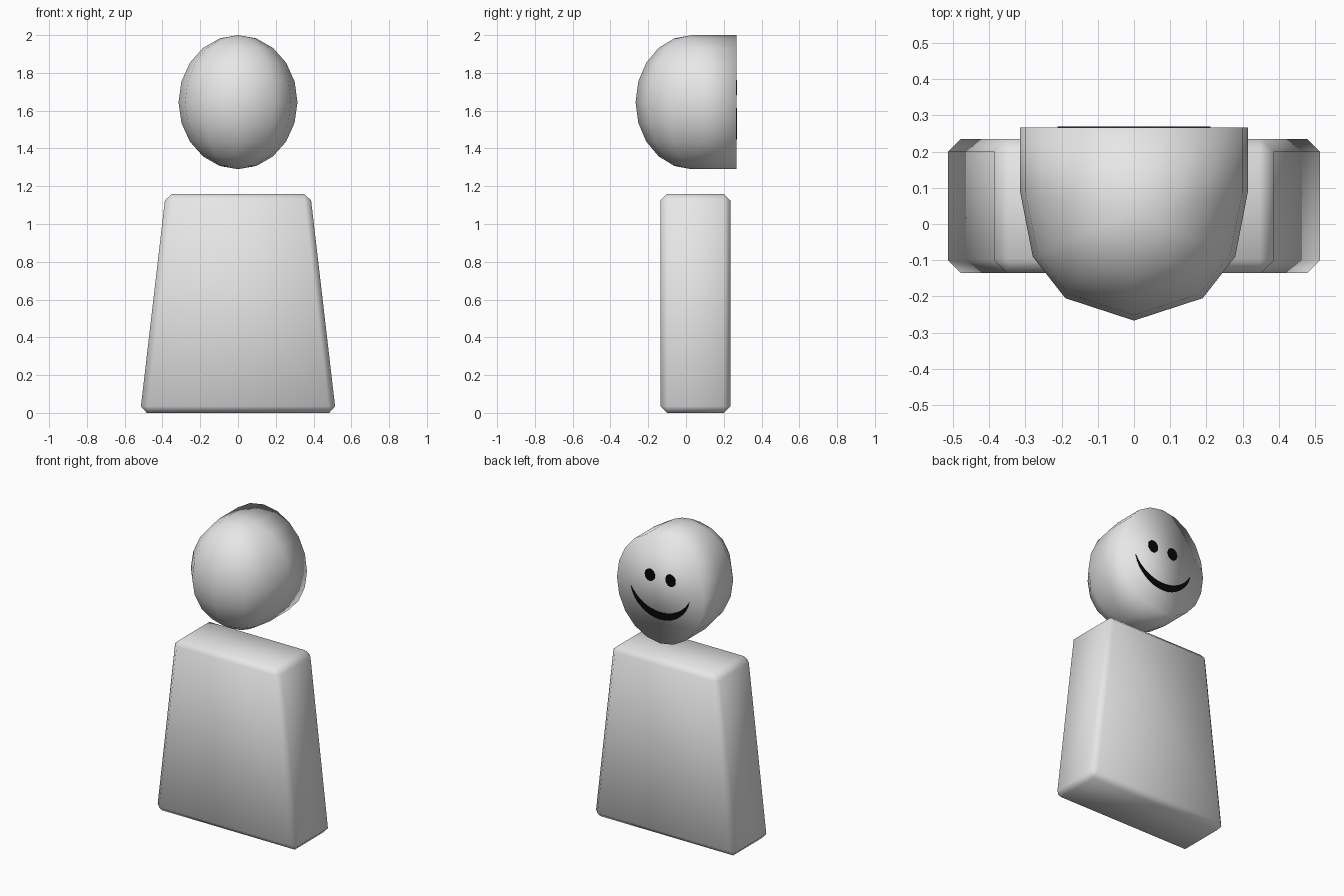
import bpy, bmesh, math

if "Cube" in bpy.data.objects:
    bpy.data.objects.remove(bpy.data.objects["Cube"])

BACK = 0.267      # flat face plane of the head
CZ = 1.645        # head centre height


def material(name, rgb):
    m = bpy.data.materials.new(name)
    m.diffuse_color = (*rgb, 1)
    m.use_nodes = True
    m.node_tree.nodes["Principled BSDF"].inputs["Base Color"].default_value = m.diffuse_color
    return m


grey = material("light grey", (0.8, 0.8, 0.8))
black = material("black", (0.002, 0.002, 0.002))


def finish(bm, name, mat, smooth=True):
    bmesh.ops.remove_doubles(bm, verts=bm.verts, dist=1e-5)
    bmesh.ops.recalc_face_normals(bm, faces=bm.faces)
    for f in bm.faces:
        f.smooth = smooth
    me = bpy.data.meshes.new(name)
    bm.to_mesh(me)
    bm.free()
    me.materials.append(mat)
    ob = bpy.data.objects.new(name, me)
    bpy.context.collection.objects.link(ob)
    return ob


# Body: tapered slab with small chamfers
bm = bmesh.new()
bmesh.ops.create_cube(bm, size=1)
for v in bm.verts:
    top = v.co.z > 0
    v.co.x = math.copysign(0.383 if top else 0.518, v.co.x)
    v.co.y = 0.235 if v.co.y > 0 else -0.135
    v.co.z = 1.16 if top else 0
bmesh.ops.bevel(bm, geom=bm.edges[:], offset=0.035, segments=1, affect='EDGES')
finish(bm, "body", grey)

# Head: half egg with a straight rim, closed by a flat face
half = [(0.315, BACK), (0.315, 0.09), (0.28, -0.09), (0.19, -0.205)]
plan = half + [(0, -0.267)] + [(-x, y) for x, y in reversed(half)]
bm = bmesh.new()
rows = []
for i in range(11):
    a = math.radians(-90 + 18 * i)
    c, z = max(math.cos(a), 0), CZ + 0.355 * math.sin(a)
    rows.append([bm.verts.new((x * c, y if y == BACK else 0.03 + (y - 0.03) * c, z))
                 for x, y in plan])
for r0, r1 in zip(rows, rows[1:]):
    for j in range(len(plan) - 1):
        bm.faces.new((r0[j], r0[j + 1], r1[j + 1], r1[j]))
bm.faces.new([r[0] for r in rows] + [r[-1] for r in reversed(rows[1:-1])])
finish(bm, "head", grey)


# Painted face details: very thin plates on the flat side
def plate(name, outline):
    bm = bmesh.new()
    f = bm.faces.new([bm.verts.new((x, BACK - 0.002, z)) for x, z in outline])
    ext = bmesh.ops.extrude_face_region(bm, geom=[f])
    for v in ext["geom"]:
        if isinstance(v, bmesh.types.BMVert):
            v.co.y = BACK + 0.003
    bmesh.ops.delete(bm, geom=[f], context='FACES_ONLY') if f.is_valid else None
    finish(bm, name, black, smooth=False)


for name, sx in (("left_eye", -0.075), ("right_eye", 0.075)):
    plate(name, [(sx + 0.037 * math.cos(t * math.tau / 16),
                  1.722 + 0.04 * math.sin(t * math.tau / 16)) for t in range(16)])


# Smile: crescent between two arcs
def arc(sag, n=16, w=0.212, z_end=1.615):
    r = (w * w + sag * sag) / (2 * sag)
    a = math.asin(w / r)
    return [(r * math.sin(-a + 2 * a * i / n),
             z_end - sag + r - r * math.cos(-a + 2 * a * i / n)) for i in range(n + 1)]


plate("smile", arc(0.168) + arc(0.12)[-2:0:-1])
